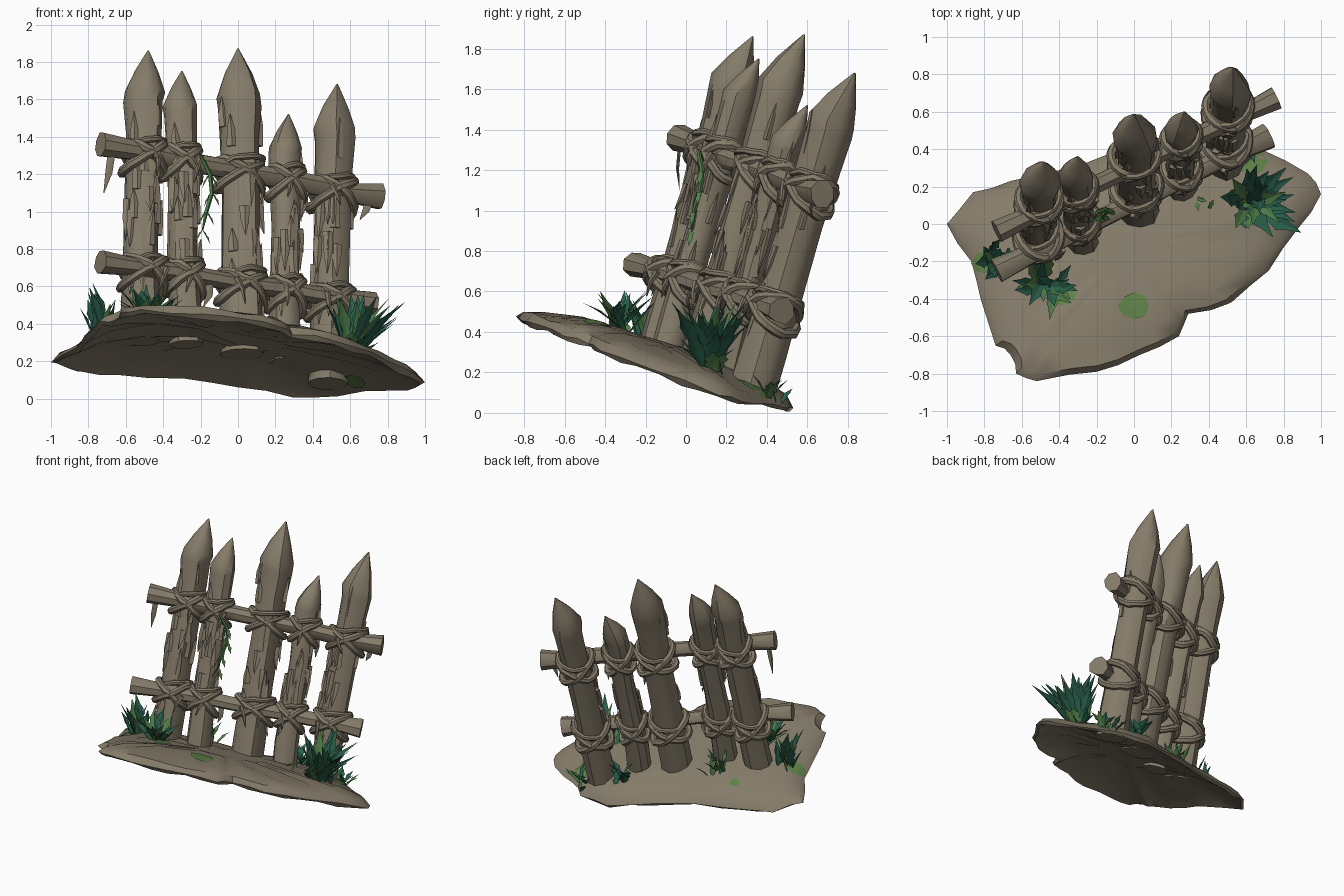
import bpy, bmesh, math, random
from mathutils import Vector as V
from mathutils.bvhtree import BVHTree

if "Cube" in bpy.data.objects:
    bpy.data.objects.remove(bpy.data.objects["Cube"])

random.seed(4)
R = random.uniform


def material(name, rgb):
    m = bpy.data.materials.new(name)
    m.diffuse_color = (*rgb, 1)
    m.use_nodes = True
    m.node_tree.nodes["Principled BSDF"].inputs["Base Color"].default_value = m.diffuse_color
    return m


WOOD = material("weathered tan", (0.235, 0.2, 0.142))
TEAL = material("dark teal leaf", (0.022, 0.115, 0.07))
GREEN = material("fern green", (0.08, 0.205, 0.065))
MOSS = material("moss green", (0.115, 0.22, 0.065))


def finish(bm, name, mats, smooth=True, recalc=True):
    if recalc:
        bmesh.ops.recalc_face_normals(bm, faces=bm.faces)
    me = bpy.data.meshes.new(name)
    bm.to_mesh(me)
    bm.free()
    for m in mats:
        me.materials.append(m)
    ob = bpy.data.objects.new(name, me)
    bpy.context.collection.objects.link(ob)
    if smooth:
        bpy.ops.object.select_all(action='DESELECT')
        ob.select_set(True)
        bpy.context.view_layer.objects.active = ob
        bpy.ops.object.shade_smooth_by_angle(angle=math.radians(38))
    return ob


def sweep(bm, pts, radii, sides=8, closed=False, jitter=0.0, squash=1.0):
    """Tube through pts with one radius per point."""
    n, rings = len(pts), []
    wob = [1 + R(-jitter, jitter) for _ in range(sides)]
    ref = V((0.13, -0.9, 0.41))
    for i, p in enumerate(pts):
        if closed:
            t = pts[(i + 1) % n] - pts[i - 1]
        else:
            t = pts[min(i + 1, n - 1)] - pts[max(i - 1, 0)]
        t.normalize()
        ref = (ref - t * ref.dot(t)).normalized()
        b = t.cross(ref)
        rings.append([bm.verts.new(p + radii[i] * w * (1 + R(-jitter, jitter) / 2) *
                      (ref * math.cos(k * math.tau / sides) * squash + b * math.sin(k * math.tau / sides)))
                      for k, w in enumerate(wob)])
    for i in range(n if closed else n - 1):
        a, c = rings[i], rings[(i + 1) % n]
        for k in range(sides):
            bm.faces.new((a[k], a[(k + 1) % sides], c[(k + 1) % sides], c[k]))
    if not closed:
        bm.faces.new(rings[0])
        bm.faces.new(rings[-1])


# ground slab: thin tilted irregular shell, raised in the middle
outline = [(-1, 0), (-.86, .17), (-.66, .23), (-.3, .31), (0, .42), (.3, .53), (.55, .5), (.7, .39),
           (.93, .27), (1, .16), (.88, -.02), (.72, -.25), (.52, -.42), (.29, -.48), (.24, -.6),
           (.03, -.7), (-.2, -.79), (-.52, -.84), (-.63, -.8), (-.66, -.7), (-.74, -.65), (-.82, -.4), (-.87, -.2)]
fine = []
for i, p in enumerate(outline):
    a, b = V(p), V(outline[(i + 1) % len(outline)])
    fine += [a, (a + b) / 2 + V((R(-.012, .012), R(-.012, .012)))]
mid = V((-.02, -.12))
bm = bmesh.new()
rings = []
for s, h in [(.3, .062), (.6, .045), (.85, .008), (.975, -.03), (1, -.012), (.95, .03), (.8, .062), (.55, .085), (.25, .092)]:
    ring = []
    for p in fine:
        q = mid + (p - mid) * s
        z = .217 - .31 * q.y - .03 * q.x - .035 * q.x * q.x + h + R(-.01, .01)
        ring.append(bm.verts.new((q.x, q.y, max(z, 0.0))))
    rings.append(ring)
for a, b in zip(rings, rings[1:]):
    for k in range(len(a)):
        j = (k + 1) % len(a)
        bm.faces.new((a[k], a[j], b[j], b[k]))
bm.faces.new(rings[0])
bm.faces.new(rings[-1])
bmesh.ops.recalc_face_normals(bm, faces=bm.faces)
tree = BVHTree.FromBMesh(bm)
finish(bm, "ground_slab", [WOOD])


def on_ground(x, y, lift=0.0, below=False):
    s = -1 if below else 1
    hit = tree.ray_cast(V((x, y, 3 * s)), V((0, 0, -s)))[0]
    return V((x, y, (hit.z if hit else .2 - .31 * y) + lift * s))


# pointed posts: base, tip, radius (the point leans back past the axis)
posts = [((-.53, -.14, .31), (-.48, .33, 1.86), .104),
         ((-.28, -.10, .29), (-.30, .36, 1.75), .088),
         ((.02, .08, .235), (.0, .585, 1.87), .12),
         ((.25, .19, .20), (.27, .6, 1.52), .085),
         ((.475, .32, .08), (.53, .835, 1.68), .112)]
rails = [("upper_rail", V((-.735, -.04, 1.36)), V((.76, .675, 1.075))),
         ("lower_rail", V((-.735, -.25, .74)), V((.72, .475, .51)))]
across = (rails[0][2] - rails[0][1]).normalized()

for i, (b, tip, r) in enumerate(posts):
    b, tip = V(b), V(tip)
    t = tip - V((.015 if i != 2 else 0, .045, 0))
    L = (t - b).length
    up = (t - b) / L
    front = across.cross(up).normalized()
    cone = r * 2.2
    bm = bmesh.new()
    stops = [(0, 1), (.12, .98), (.3, .9), (.5, .88), (.66, .92), (.76, .98)]
    pts = [b + up * (L - cone * 1.25) * f / .76 + across * R(-.008, .008) for f, _ in stops]
    rad = [r * k for _, k in stops]
    for f, k in [(1.0, 1.02), (.55, .65), (.18, .24), (0, .04)]:
        pts.append(t - up * cone * f + (tip - t) * (1 - f))
        rad.append(r * k)
    sweep(bm, pts, rad, 10, jitter=.07)
    finish(bm, f"post_{i + 1}", [WOOD])

    # splintered bark strips along the front and sides of the post
    bm = bmesh.new()
    for k in range(15):
        a = R(-1.5, 1.5)
        out = front * math.cos(a) + across * math.sin(a)
        s = b + up * L * R(.18, .74) + out * r * .82
        ln = R(.12, .24) * random.choice((1, -1))
        if (s + up * ln - b).dot(up) < .1:
            ln = abs(ln)
        sweep(bm, [s, s + up * ln * .5 + out * .008, s + up * ln + out * R(.01, .03)],
              [.03, .024, .002], 5, squash=.6)
    finish(bm, f"bark_splinters_{i + 1}", [WOOD])

    # rope lashings round post and rails
    bm = bmesh.new()
    for _, ra, rb in rails:
        x = b.x + (t.x - b.x) * .6
        c_rail = ra.lerp(rb, (x - ra.x) / (rb.x - ra.x))
        c = b + up * (c_rail - b).dot(up)
        off = max((c_rail - c).dot(front), .03)
        fr, bk = off + .06, r + .006
        for tilt, shift in [(.08, .0), (-.075, -.01), (.03, .065)]:
            big = shift < .03
            A = (fr + bk) / 2 if big else r * 1.0
            o = c + front * ((fr - bk) / 2 if big else 0) + up * shift
            B = r + .008
            loop = []
            for k in range(18):
                g = k * math.tau / 18
                loop.append(o + front * A * math.cos(g) + across * B * math.sin(g)
                            + up * (tilt * math.sin(g) - .02 * (1 - math.cos(g)) + R(-.006, .006)))
            sweep(bm, loop, [R(.022, .028) if big else .018 for _ in loop], 7, closed=True)
        # loose rope end
        s = c + front * fr + across * r * R(-.9, .9)
        d = across * R(-.07, .07)
        sweep(bm, [s, s + d * .6 - up * .06 + front * .01, s + d - up * R(.1, .15)], [.016, .013, .003], 5)
    finish(bm, f"rope_lashing_{i + 1}", [WOOD])

# rails
for name, a, b in rails:
    bm = bmesh.new()
    n = 9
    pts = [a.lerp(b, k / n) + V((0, 0, R(-.008, .008))) for k in range(n + 1)]
    rad = [.068] + [R(.05, .058) for _ in range(n - 1)] + [.072]
    sweep(bm, pts, rad, 8, jitter=.1)
    finish(bm, name, [WOOD])

# torn shreds hanging from the rails
bm = bmesh.new()
for f, k, ln in [(.04, 0, .22), (.3, 0, .15), (.73, 0, .16), (.96, 0, .1), (.6, 1, .16), (.4, 1, .13)]:
    s = rails[k][1].lerp(rails[k][2], f) + V((0, -.02, -.03))
    sweep(bm, [s, s + V((R(-.02, .02), -.01, -ln / 2)), s + V((R(-.05, .03), 0, -ln))],
          [.022, .02, .002], 5, squash=.4)
finish(bm, "hanging_shreds", [WOOD])


# plants
def leaf(bm, base, d, length, width, droop, mat):
    d = d.normalized()
    side = d.cross(V((0, 0, 1)))
    side = side.normalized() if side.length > .05 else V((1, 0, 0))
    fold = side.cross(d) * width * .3
    rows = []
    for f, w in [(0, .25), (.25, .9), (.4, .6), (.6, 1), (.72, .55), (1, .03)]:
        p = base + d * length * f - V((0, 0, droop * length * f * f))
        rows.append([bm.verts.new(q) for q in (p - side * width * w + fold * w, p, p + side * width * w + fold * w)])
    for a, b in zip(rows, rows[1:]):
        for k in (0, 1):
            bm.faces.new((a[k], a[k + 1], b[k + 1], b[k])).material_index = mat


def clump(name, x, y, count, length, width, aim, spread, green=.25):
    bm = bmesh.new()
    for k in range(count):
        a = k * 2.4 + R(-.3, .3)
        base = on_ground(x + R(-.05, .05), y + R(-.05, .05), -.01)
        d = V(aim) + V((math.cos(a), math.sin(a), 0)) * spread * R(.4, 1)
        leaf(bm, base, d, length * R(.65, 1), width * R(.7, 1.1), R(.02, .2), int(random.random() < green))
    finish(bm, name, [TEAL, GREEN], smooth=False, recalc=False)


clump("right_fern", .62, .13, 28, .47, .045, (.32, .08, 1), .65, .3)
clump("right_fern_low", .6, .1, 14, .2, .045, (.1, -.05, .8), .8, .3)
clump("front_left_fern", -.47, -.31, 20, .29, .032, (0, -.05, .75), .85, .25)
clump("left_side_fern", -.73, -.19, 11, .31, .035, (-.08, 0, .9), .4, .25)
clump("back_right_grass", .6, .42, 10, .17, .025, (.1, .2, .6), .8, .6)
clump("back_mid_grass", .3, .36, 10, .19, .032, (0, .15, .7), .8, .3)
clump("back_left_grass", -.32, .08, 12, .2, .022, (0, .2, .8), .6, .7)
clump("mid_sprout", .36, .12, 4, .09, .015, (0, -.1, .6), .7, .8)

# moss patches lying on the ground, one also on the underside
patches = [(0, -.44, .085, 0), (-.38, -.37, .07, 0), (-.8, -.21, .07, 0),
           (.63, .33, .08, 0), (-.5, .12, .04, 0), (.62, .3, .07, 1)]
for i, (x, y, r, low) in enumerate(patches):
    bm = bmesh.new()
    c = bm.verts.new(on_ground(x, y, .007, low))
    rr = []
    for f in (.5, 1):
        rr.append([bm.verts.new(on_ground(x + r * f * math.cos(k * .785) * R(.85, 1.1),
                                          y + r * f * math.sin(k * .785) * R(.75, 1), .007, low)) for k in range(8)])
    for k in range(8):
        j = (k + 1) % 8
        bm.faces.new((c, rr[0][k], rr[0][j]))
        bm.faces.new((rr[0][k], rr[1][k], rr[1][j], rr[0][j]))
    if low:
        bmesh.ops.reverse_faces(bm, faces=bm.faces)
    finish(bm, f"moss_patch_{i + 1}", [MOSS], recalc=False)

# hanging vine beside the second post
bm = bmesh.new()
vine = [V(p) for p in [(-.2, .06, 1.3), (-.15, .08, 1.2), (-.14, .07, 1.1), (-.17, .04, 1.0), (-.19, .03, .9)]]
sweep(bm, vine, [.01, .013, .012, .012, .004], 5)
bmesh.ops.recalc_face_normals(bm, faces=bm.faces)
for p in vine[1:]:
    for s in (-1, 1):
        leaf(bm, p, V((s * .5, -.2, -.8)), .08, .016, .1, 0)
finish(bm, "hanging_vine", [GREEN], recalc=False)
